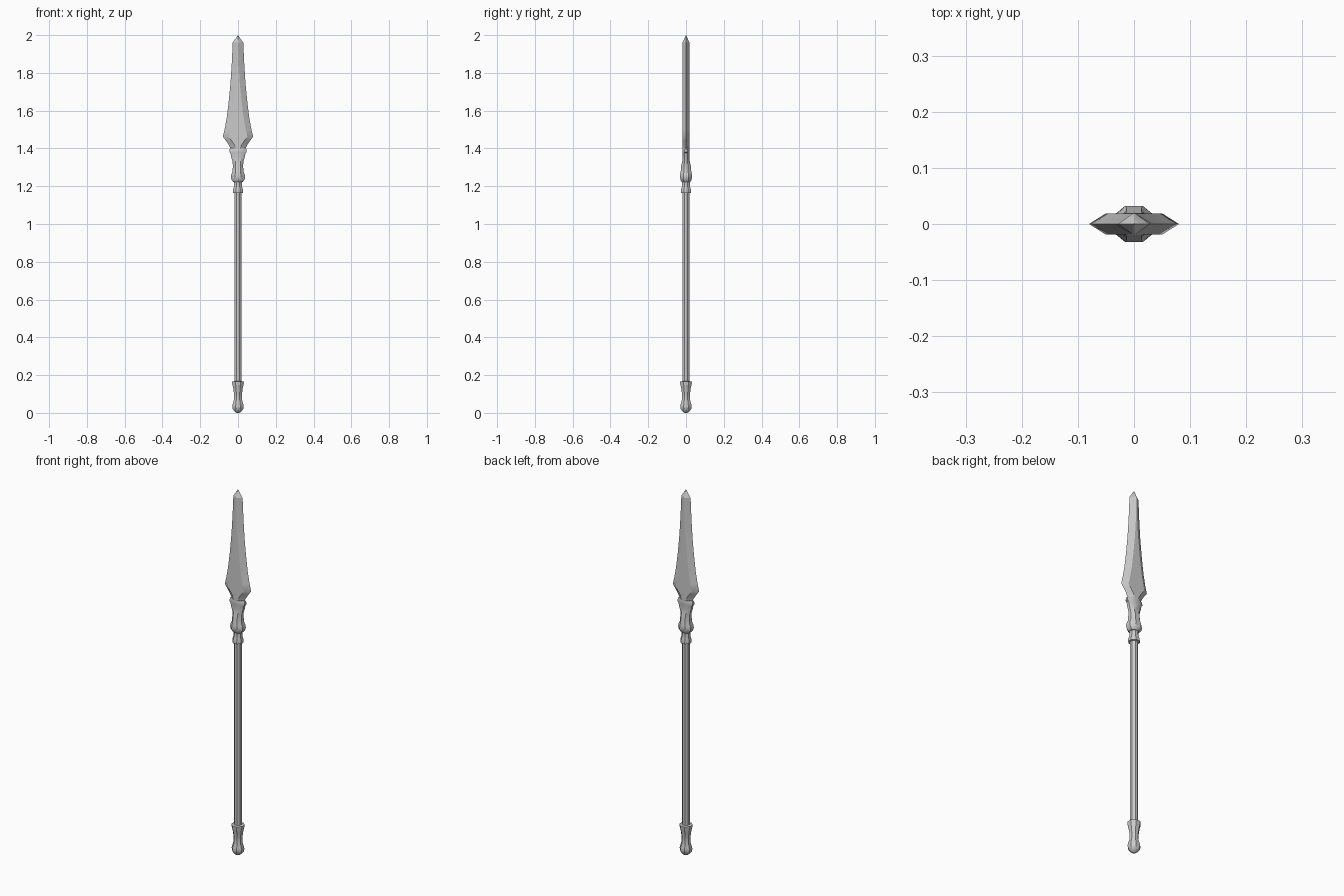
import bpy, bmesh, math


def loft(name, rings):
    """Skin a stack of rings (lists of xyz points) and cap both ends."""
    bm = bmesh.new()
    rows = [[bm.verts.new(p) for p in ring] for ring in rings]
    n = len(rows[0])
    for lo, hi in zip(rows, rows[1:]):
        for i in range(n):
            j = (i + 1) % n
            bm.faces.new((lo[i], lo[j], hi[j], hi[i]))
    bm.faces.new(rows[0][::-1])
    bm.faces.new(rows[-1])
    bmesh.ops.remove_doubles(bm, verts=bm.verts, dist=1e-5)
    bmesh.ops.recalc_face_normals(bm, faces=bm.faces)
    mesh = bpy.data.meshes.new(name)
    bm.to_mesh(mesh)
    bm.free()
    obj = bpy.data.objects.new(name, mesh)
    bpy.context.collection.objects.link(obj)
    bpy.context.view_layer.objects.active = obj
    obj.select_set(True)
    bpy.ops.object.shade_smooth_by_angle(angle=math.radians(32))
    obj.select_set(False)
    return obj


def section(z, w, a, f, t):
    """Eight-point section: half width w, side flat a, front flat f, half depth t."""
    return [(w, -a, z), (w, a, z), (f, t, z), (-f, t, z),
            (-w, a, z), (-w, -a, z), (-f, -t, z), (f, -t, z)]


def turned(name, profile):
    """Octagonal turned part from (z, half width) pairs."""
    k = math.tan(math.pi / 8)
    return loft(name, [section(z, r, r * k, r * k, r) for z, r in profile])


# Butt cap
turned("butt_cap", [(0, 0.008), (0.008, 0.019), (0.022, 0.028), (0.036, 0.030),
                    (0.05, 0.027), (0.07, 0.021), (0.10, 0.021), (0.13, 0.025),
                    (0.158, 0.031), (0.166, 0.031), (0.168, 0.019)])

# Shaft
turned("shaft", [(0.15, 0.0185), (1.18, 0.0185)])

# Collar below the head
turned("collar", [(1.163, 0.019), (1.165, 0.027), (1.178, 0.027), (1.195, 0.022),
                  (1.21, 0.020), (1.235, 0.020)])

# Socket: round bulb flattening into the blade
socket = [(1.222, 0.024, 0.010, 0.010, 0.022),
          (1.232, 0.033, 0.014, 0.014, 0.029),
          (1.248, 0.038, 0.014, 0.016, 0.032),
          (1.262, 0.036, 0.013, 0.015, 0.032),
          (1.278, 0.029, 0.011, 0.013, 0.028),
          (1.31, 0.027, 0.010, 0.013, 0.025),
          (1.33, 0.029, 0.008, 0.014, 0.020),
          (1.355, 0.036, 0.008, 0.018, 0.019),
          (1.375, 0.040, 0.008, 0.020, 0.019),
          (1.38, 0.046, 0.008, 0.022, 0.019),
          (1.396, 0.045, 0.006, 0.022, 0.019),
          (1.402, 0.040, 0.004, 0.020, 0.019)]
loft("head_socket", [section(*s) for s in socket])

# Blade: flat middle with a constant bevel to each edge
edge = [(1.385, 0.036), (1.40, 0.040), (1.42, 0.050), (1.44, 0.063), (1.462, 0.080),
        (1.50, 0.071), (1.56, 0.060), (1.64, 0.050), (1.74, 0.040),
        (1.85, 0.033), (1.96, 0.028)]
rings = [section(z, w, 0, max(w - 0.03, 0.002), 0.019) for z, w in edge]
rings.append(section(2.0, 0, 0, 0, 0))
blade = rings
bm_cap = blade.pop()
obj = loft("blade", blade)

# Pointed blade tip
loft("blade_tip", [blade[-1], section(1.9995, 0.0008, 0.0002, 0.0003, 0.0006), section(2.0, 0.0003, 0.0001, 0.0001, 0.0002)])
